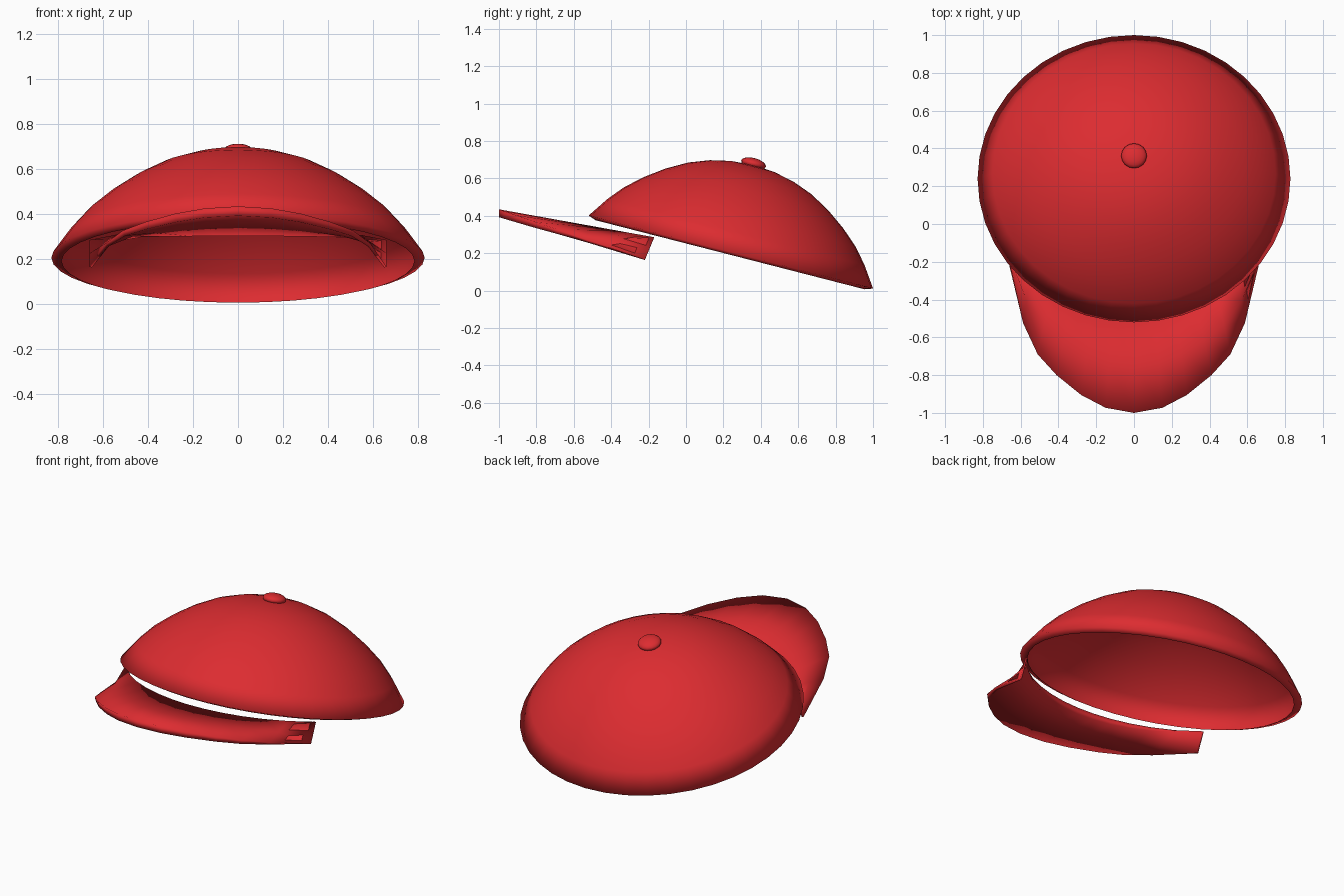
import bpy, bmesh, math
from mathutils import Vector, Matrix

if "Cube" in bpy.data.objects:
    bpy.data.objects.remove(bpy.data.objects["Cube"])

TILT = math.radians(-14.4)
CAP = Matrix.Translation((0, 0.236, 0.192)) @ Matrix.Rotation(TILT, 4, 'X')

red = bpy.data.materials.new("red_cloth")
red.diffuse_color = (0.72, 0.025, 0.03, 1)
red.use_nodes = True
red.node_tree.nodes["Principled BSDF"].inputs["Base Color"].default_value = red.diffuse_color


def finish(name, bm, angle):
    bmesh.ops.recalc_face_normals(bm, faces=bm.faces)
    top = max(bm.faces, key=lambda f: f.calc_center_median().z)
    if top.normal.z < 0:
        bmesh.ops.reverse_faces(bm, faces=bm.faces)
    me = bpy.data.meshes.new(name)
    bm.to_mesh(me)
    bm.free()
    ob = bpy.data.objects.new(name, me)
    bpy.context.collection.objects.link(ob)
    me.materials.append(red)
    bpy.ops.object.select_all(action='DESELECT')
    ob.select_set(True)
    bpy.context.view_layer.objects.active = ob
    bpy.ops.object.shade_smooth_by_angle(angle=math.radians(angle))
    return ob


# crown: lathed single skin with its hem folded inwards
profile = [(0, .495), (.12, .487), (.23, .463), (.34, .422), (.45, .36),
           (.55, .288), (.64, .208), (.71, .125), (.785, .015), (.742, 0)]
bm = bmesh.new()
vs = [bm.verts.new((0, r, z)) for r, z in profile]
es = [bm.edges.new(p) for p in zip(vs, vs[1:])]
bmesh.ops.spin(bm, geom=vs + es, axis=(0, 0, 1), cent=(0, 0, 0),
               angle=2 * math.pi, steps=40)
bmesh.ops.remove_doubles(bm, verts=bm.verts, dist=1e-4)
bm.transform(CAP @ Matrix.Diagonal((1.055, 1, 1, 1)))
finish("crown", bm, 170)

# button on top of the crown
bm = bmesh.new()
bmesh.ops.create_uvsphere(bm, u_segments=16, v_segments=10, radius=1)
bm.transform(CAP @ Matrix.Translation((0, 0, .503)) @ Matrix.Diagonal((.068, .068, .03, 1)))
finish("button", bm, 60)

# visor: sheet lofted from the arc under the crown to the drooping outer arc,
# its thickness fading out towards the side corners
half = [(0, -1), (.15, -.973), (.28, -.905), (.41, -.8), (.51, -.69),
        (.587, -.525), (.66, -.22)]
ROWS = 2


def inner_point(x):
    y = -.5 + .33 * (1 - math.sqrt(1 - (x / .83) ** 2)) / .394
    return Vector((x, y, .435 - .18 * (y + 1)))


def outer_point(x, y):
    return Vector((x, y, .435 - .345 * (y + 1)))


bm = bmesh.new()
loops = []
for k in range(-6, 7):
    x, y = half[abs(k)]
    a, b = inner_point(.11 * k), outer_point(math.copysign(x, k), y)
    drop = Vector((0, 0, .04 * (1 - (k / 6) ** 2) + .002))
    side = Vector((-.012 * k / 6, 0, 0))
    top = [a.lerp(b, i / ROWS) for i in range(ROWS + 1)]
    loop = top + [p - drop + side for p in reversed(top)]
    loops.append([bm.verts.new(p) for p in loop])
for c, d in zip(loops, loops[1:]):
    for i in range(len(c)):
        j = (i + 1) % len(c)
        bm.faces.new((c[i], c[j], d[j], d[i]))
for end in (loops[0], loops[-1]):
    bm.faces.new(end)
finish("visor", bm, 120)
